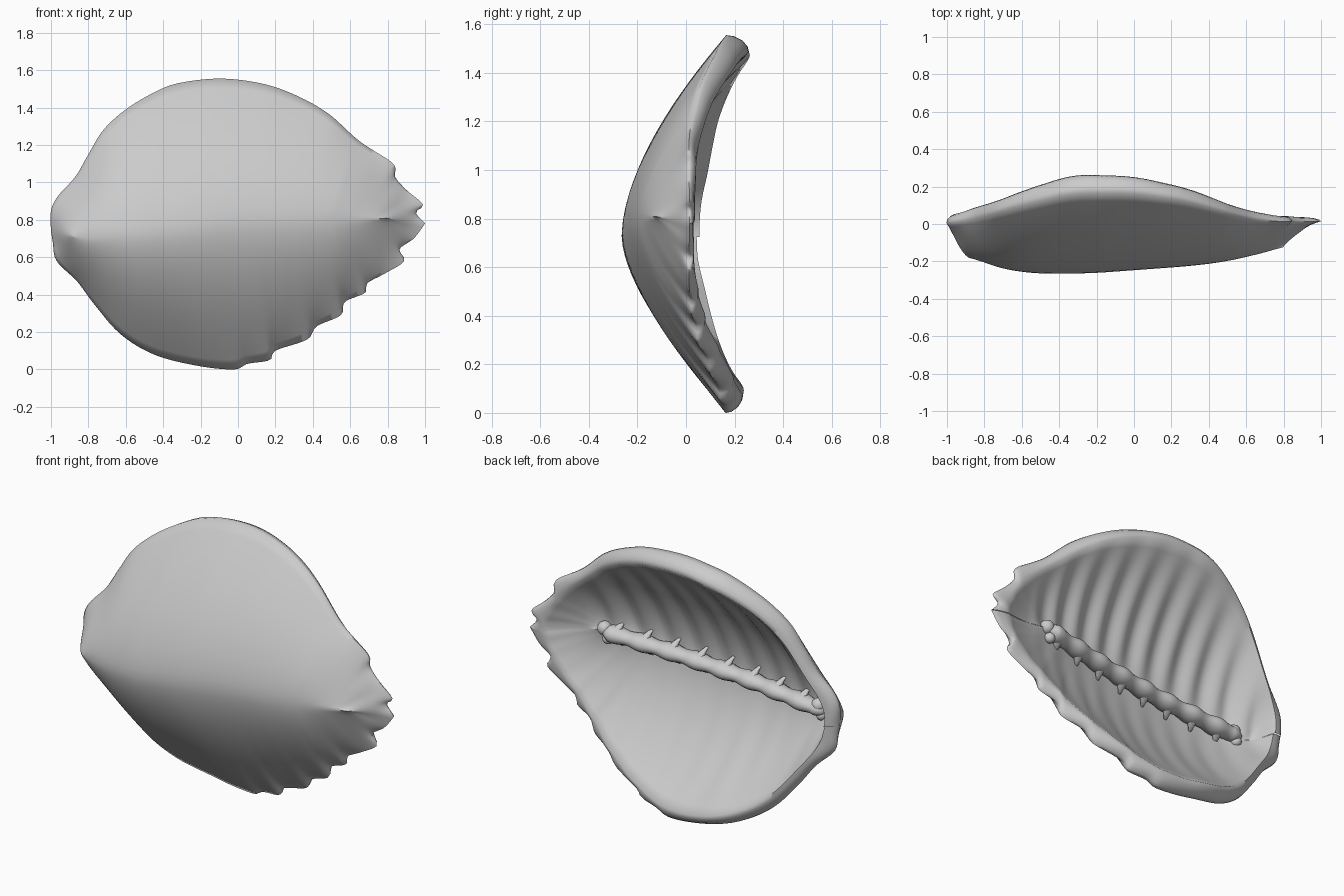
import bpy, bmesh, math
from mathutils import Vector

if "Cube" in bpy.data.objects:
    bpy.data.objects.remove(bpy.data.objects["Cube"])

bone = bpy.data.materials.new("pale grey shell")
bone.use_nodes = True
GREY = (0.6, 0.6, 0.6, 1)
bone.diffuse_color = GREY
bone.node_tree.nodes["Principled BSDF"].inputs["Base Color"].default_value = GREY


def interp(table, x):
    """Smoothed lookup in a list of (x, value)."""
    for (a, u), (b, v) in zip(table, table[1:]):
        if x <= b:
            return u + (v - u) * max(0, (x - a) / (b - a))
    return table[-1][1]


def soft(table, x):
    """Average several nearby lookups to round the corners of a table."""
    return sum(interp(table, x + .04 * k) for k in range(-2, 3)) / 5


def resample(points, count):
    """Smooth a polyline and space it evenly."""
    pts = [Vector(p) for p in points]
    pts = [pts[0]] + pts + [pts[-1]]
    fine = []
    for a, b, c, d in zip(pts, pts[1:], pts[2:], pts[3:]):
        for k in range(8):
            t = k / 8
            fine.append(0.5 * (2 * b + (c - a) * t + (2 * a - 5 * b + 4 * c - d) * t * t
                               + (3 * b - a - 3 * c + d) * t ** 3))
    fine.append(pts[-1])
    length = [0]
    for p, q in zip(fine, fine[1:]):
        length.append(length[-1] + (q - p).length)
    xs = [(l, p.x) for l, p in zip(length, fine)]
    zs = [(l, p.y) for l, p in zip(length, fine)]
    steps = [length[-1] * i / count for i in range(count + 1)]
    return [Vector((interp(xs, l), interp(zs, l))) for l in steps]


def finish(name, bm):
    bmesh.ops.remove_doubles(bm, verts=bm.verts, dist=0.0005)
    bmesh.ops.recalc_face_normals(bm, faces=bm.faces)
    mesh = bpy.data.meshes.new(name)
    bm.to_mesh(mesh)
    bm.free()
    mesh.materials.append(bone)
    obj = bpy.data.objects.new(name, mesh)
    bpy.context.collection.objects.link(obj)
    bpy.ops.object.select_all(action="DESELECT")
    obj.select_set(True)
    bpy.context.view_layer.objects.active = obj
    bpy.ops.object.shade_smooth_by_angle(angle=math.radians(70))


def skin(bm, rings):
    """Join closed rings of equal size with quads."""
    rows = [[bm.verts.new(p) for p in ring] for ring in rings]
    for r, s in zip(rows, rows[1:]):
        for k in range(len(r)):
            n = (k + 1) % len(r)
            bm.faces.new((r[k], r[n], s[n], s[k]))
    return rows


# Outline in x and z, left tip to right tip
COLS = 120
upper = resample([(-1, .74), (-1, .85), (-.96, .93), (-.87, 1.03), (-.8, 1.15), (-.72, 1.28),
                  (-.6, 1.39), (-.45, 1.48), (-.32, 1.53), (-.1, 1.555), (.12, 1.53), (.3, 1.47),
                  (.48, 1.37), (.65, 1.22), (.83, 1.1), (.84, 1.03), (.9, .96), (.99, .88),
                  (.95, .84), (1, .78)], COLS)
lower = resample([(-1, .74), (-.99, .68), (-.97, .58), (-.86, .47), (-.77, .35), (-.63, .19),
                  (-.45, .08), (-.22, .02), (-.02, 0), (.05, .03), (.17, .05), (.2, .1), (.37, .16),
                  (.42, .23), (.55, .29), (.57, .36), (.68, .41), (.69, .46), (.78, .51),
                  (.89, .58), (.86, .64), (.94, .7), (1, .78)], COLS)

# Toothless version of the outline, averaged around the whole loop
loop = upper + lower[-2:0:-1]
WINDOW = 7
smooth = [sum((loop[(i + k) % len(loop)] for k in range(-WINDOW, WINDOW + 1)), Vector((0, 0)))
          / (2 * WINDOW + 1) for i in range(len(loop))]
upper_base = smooth[:COLS + 1]
lower_base = [smooth[-i] for i in range(COLS + 1)]

# Depth profiles along x
rim_y = [(-1, 0), (-.8, .04), (-.6, .1), (-.33, .165), (0, .165), (.3, .12), (.6, .03), (.8, .01), (1, .015)]
rim_depth = [(-1, .05), (-.33, .1), (0, .09), (.3, .07), (.6, .045), (1, .02)]
crest_y = [(-.88, -.17), (-.75, -.23), (-.55, -.265), (-.23, -.264), (.3, -.225), (.5, -.2),
           (.75, -.14), (.83, -.11)]
crest_z = [(-.88, .71), (-.5, .72), (0, .78), (.83, .81)]
hollow_y = [(-.86, -.09), (-.7, -.16), (-.4, -.185), (0, -.165), (.3, -.12), (.62, -.03)]
ROWS = 16


def half_outer(edge, base, crest):
    """Points from the crest out to the edge; teeth show only near the edge."""
    flare = min(1, max(0, (crest.x - .5) / .33))
    power = 1.65 - .9 * flare
    y1 = soft(rim_y, edge.x)
    out = []
    for k in range(ROWS + 1):
        s = k / ROWS
        tooth = (edge - base) * s ** 7
        out.append(Vector((crest.x + (base.x - crest.x) * s + tooth.x,
                           crest.y + (y1 - crest.y) * s ** power,
                           crest.z + (base.y - crest.z) * s + tooth.y)))
    return out


def half_inner(edge, base, crest, hollow, rib, thick):
    """Points over the rounded rim and down to the hollow line, with ribs."""
    pull = (Vector((crest.x, crest.z)) - base).normalized()
    y0, d = soft(rim_y, edge.x), soft(rim_depth, edge.x) * thick
    rim = base + pull * .065
    out = []
    for a in (.35, .8, 1.2):
        p = edge.lerp(rim, 1 - math.cos(a))
        out.append(Vector((p.x, y0 + d * math.sin(a), p.y)))
    for k in range(ROWS + 1):
        t = k / ROWS
        x = rim.x + (hollow.x - rim.x) * t
        y = hollow.y + (y0 + d - hollow.y) * (1 - t) ** 1.8
        fade = 4 * t * (1 - t) * min(1, max(0, (.72 - x) / .2))
        y += rib * fade * math.sin((x + .06 * t) * math.tau / .165)
        out.append(Vector((x, y, rim.y + (hollow.z - rim.y) * t)))
    return out


# Shell: one closed ring per column
shell = bmesh.new()
rings = []
for u, l, ub, lb in zip(upper, lower, upper_base, lower_base):
    cx = -.88 + 1.71 * ((ub.x + lb.x) / 2 + 1) / 2
    crest = Vector((cx, soft(crest_y, cx), soft(crest_z, cx)))
    hx = -.86 + 1.48 * (cx + .88) / 1.71
    hollow = Vector((hx, soft(hollow_y, hx), .8 + .09 * hx))
    ring = half_outer(l, lb, crest)[::-1] + half_outer(u, ub, crest)[1:]
    ring += half_inner(u, ub, crest, hollow, .014, 1)
    ring += half_inner(l, lb, crest, hollow, .003, .75)[::-1][1:]
    rings.append(ring)
skin(shell, rings)
finish("shell", shell)

# Backbone: knobbly tapered beam inside the hollow
backbone = bmesh.new()
SEG, SIDES, SPACING = 110, 14, .165


def spine_centre(x):
    return Vector((x, soft([(-.83, -.11), (-.3, -.13), (.1, -.105), (.58, -.045)], x), .8 + .09 * x))


rings = []
for i in range(SEG + 1):
    x = -.83 + 1.41 * i / SEG
    end = min(1, math.sqrt(min(i, SEG - i) / 5))
    swell = end * (1 + .12 * math.cos(x * math.tau / SPACING))
    c = spine_centre(x)
    rings.append([c + Vector((0, .055 * swell * math.sin(a), .044 * swell * math.cos(a)))
                  for a in (math.tau * k / SIDES for k in range(SIDES))])
skin(backbone, rings)
finish("backbone", backbone)

# Side spurs: stubby tapering prongs on both sides of the backbone
spurs = bmesh.new()
for n in range(-4, 4):
    for side in (-1, 1):
        base = spine_centre(n * SPACING)
        rings = []
        for k in range(6):
            t = k / 5
            c = base + Vector((-.03 * t, .005 - .05 * t * t, side * (.01 + .065 * t)))
            r = .034 * (1 - t) + .008
            rings.append([c + Vector((r * math.cos(a), r * math.sin(a), 0))
                          for a in (math.tau * j / 8 for j in range(8))])
        rows = skin(spurs, rings)
        spurs.faces.new(rows[-1])
finish("side_spurs", spurs)

# Knobs that close the two ends of the backbone
knobs = bmesh.new()
for x, dz, r in ((.56, .015, .04), (.54, -.04, .03), (-.78, .02, .04), (-.8, -.03, .03)):
    made = bmesh.ops.create_icosphere(knobs, subdivisions=3, radius=r)
    bmesh.ops.translate(knobs, verts=made["verts"], vec=spine_centre(x) + Vector((0, 0, dz)))
finish("end_knobs", knobs)
